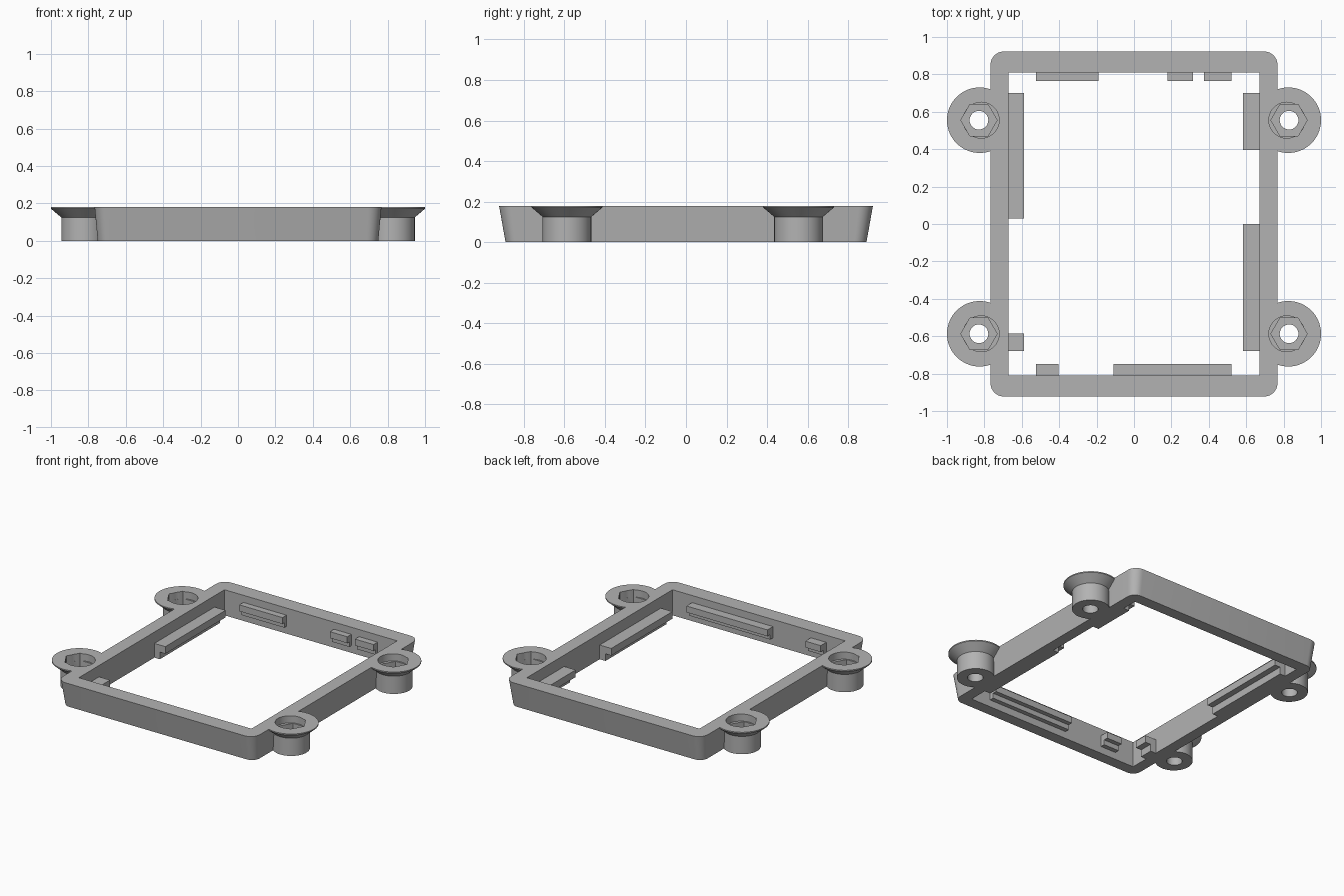
import bpy, bmesh, math
from mathutils import Matrix, Vector

cube = bpy.data.objects.get("Cube")
if cube:
    bpy.data.objects.remove(cube)

TOP = 0.18
INNER_X, INNER_Y = 0.672, 0.81

grey = bpy.data.materials.new("plain grey")
grey.use_nodes = True
grey.diffuse_color = (0.45, 0.45, 0.45, 1)
grey.node_tree.nodes["Principled BSDF"].inputs["Base Color"].default_value = (0.45, 0.45, 0.45, 1)


def finish(name, bm):
    bmesh.ops.recalc_face_normals(bm, faces=bm.faces)
    mesh = bpy.data.meshes.new(name)
    bm.to_mesh(mesh)
    bm.free()
    mesh.materials.append(grey)
    obj = bpy.data.objects.new(name, mesh)
    bpy.context.collection.objects.link(obj)
    return obj


def loft(name, rings):
    """Closed solid through matching rings of points."""
    bm = bmesh.new()
    loops = [[bm.verts.new(p) for p in ring] for ring in rings]
    n = len(loops[0])
    for a, b in zip(loops, loops[1:]):
        for i in range(n):
            j = (i + 1) % n
            bm.faces.new((a[i], a[j], b[j], b[i]))
    bm.faces.new(loops[0])
    bm.faces.new(loops[-1])
    return finish(name, bm)


def circle(x, y, z, r, n=64):
    return [(x + r * math.cos(math.tau * i / n), y + r * math.sin(math.tau * i / n), z)
            for i in range(n)]


def rounded_rect(hx, hy, z, r, steps=8):
    pts = []
    for k, (sx, sy) in enumerate(((1, 1), (-1, 1), (-1, -1), (1, -1))):
        for i in range(steps + 1):
            a = math.pi / 2 * (k + i / steps)
            pts.append((sx * (hx - r) + r * math.cos(a), sy * (hy - r) + r * math.sin(a), z))
    return pts


def box(bm, x0, x1, y0, y1, z0, z1):
    size = Matrix.Diagonal((x1 - x0, y1 - y0, z1 - z0, 1))
    centre = Vector(((x0 + x1) / 2, (y0 + y1) / 2, (z0 + z1) / 2))
    bmesh.ops.create_cube(bm, size=1, matrix=Matrix.Translation(centre) @ size)


def combine(target, tool, operation):
    mod = target.modifiers.new(operation.lower(), "BOOLEAN")
    mod.operation = operation
    mod.solver = "EXACT"
    mod.object = tool
    bpy.context.view_layer.objects.active = target
    bpy.ops.object.modifier_apply(modifier=mod.name)
    bpy.data.objects.remove(tool)


# Tapered outer body with rounded corners
frame = loft("frame", [rounded_rect(0.75, 0.89, 0, 0.06), rounded_rect(0.767, 0.922, TOP, 0.07)])

# Flared screw bosses at the sides
spots = [(sx * 0.825, y) for sx in (-1, 1) for y in (0.555, -0.587)]
for x, y in spots:
    boss = loft("boss", [circle(x, y, z, r) for z, r in
                         ((0, 0.12), (0.125, 0.12), (0.172, 0.175), (TOP, 0.175))])
    combine(frame, boss, "UNION")

# Open middle
bm = bmesh.new()
box(bm, -INNER_X, INNER_X, -INNER_Y, INNER_Y, -0.1, 0.3)
combine(frame, finish("opening_cutter", bm), "DIFFERENCE")

# Nut pocket, round lead-in and through hole in each boss
for x, y in spots:
    side = math.copysign(1, x)
    xh = x + side * 0.004
    for cx, r, z0, n in ((x - side * 0.008, 0.096, 0.13, 48),
                         (xh, 0.097, 0.06, 6), (xh, 0.05, -0.1, 32)):
        cutter = loft("pocket_cutter", [circle(cx, y, z0, r, n), circle(cx, y, 0.3, r, n)])
        combine(frame, cutter, "DIFFERENCE")

bpy.ops.object.select_all(action="DESELECT")
frame.select_set(True)
bpy.context.view_layer.objects.active = frame
bpy.ops.object.shade_smooth_by_angle(angle=math.radians(28))


# Hooked clips along the inner walls: full depth above, half depth below
def clip(name, wall, start, end, depth, levels):
    bottom, step, top = levels
    bm = bmesh.new()
    for d, z0, z1 in ((depth, step, top), (depth / 2, bottom, step)):
        if wall in ("left", "right"):
            s = 1 if wall == "left" else -1
            a, b = sorted((s * (INNER_X + 0.01), s * (INNER_X - d)))
            box(bm, a, b, start, end, z0, z1)
        else:
            s = 1 if wall == "back" else -1
            a, b = sorted((s * (INNER_Y + 0.01), s * (INNER_Y - d)))
            box(bm, start, end, a, b, z0, z1)
    finish(name, bm)


SIDE = (0.0, 0.05, 0.10)
END = (0.05, 0.085, 0.13)
clips = (
    ("back", -0.525, -0.19, 0.045, END),
    ("back", 0.18, 0.315, 0.045, END),
    ("back", 0.375, 0.52, 0.045, END),
    ("front", -0.525, -0.405, 0.062, END),
    ("front", -0.11, 0.52, 0.062, END),
    ("right", 0.03, 0.70, 0.085, SIDE),
    ("right", -0.68, -0.585, 0.085, SIDE),
    ("left", 0.395, 0.70, 0.09, SIDE),
    ("left", -0.68, 0.0, 0.09, SIDE),
)
for i, spec in enumerate(clips):
    clip(f"{spec[0]}_clip_{i + 1}", *spec)
